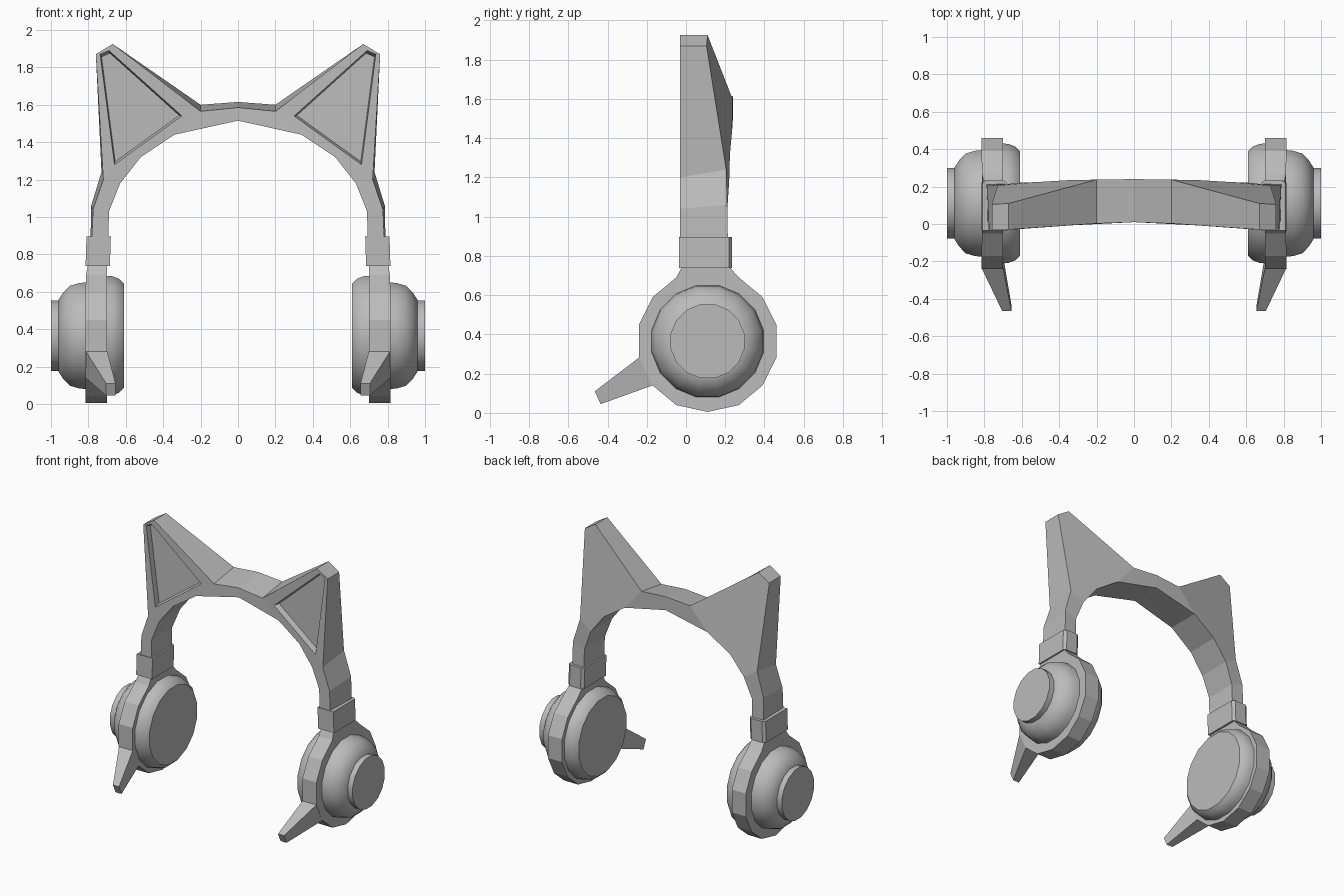
import bpy, bmesh, math

cube = bpy.data.objects.get("Cube")
if cube:
    bpy.data.objects.remove(cube, do_unlink=True)

grey = bpy.data.materials.new("plain grey")
grey.use_nodes = True
colour = (0.5, 0.5, 0.5, 1)
grey.diffuse_color = colour
grey.node_tree.nodes["Principled BSDF"].inputs["Base Color"].default_value = colour


def finish(name, bm, smooth=False):
    """Turn a left-hand part into an object mirrored to the other side."""
    bmesh.ops.recalc_face_normals(bm, faces=bm.faces)
    mesh = bpy.data.meshes.new(name)
    bm.to_mesh(mesh)
    bm.free()
    mesh.materials.append(grey)
    if smooth:
        for p in mesh.polygons:
            p.use_smooth = True
        mesh.set_sharp_from_angle(angle=math.radians(45))
    obj = bpy.data.objects.new(name, mesh)
    bpy.context.collection.objects.link(obj)
    mirror = obj.modifiers.new("mirror", "MIRROR")
    mirror.use_clip = True
    return obj


def loft(name, loop_a, loop_b):
    """Solid between two matching loops of points."""
    bm = bmesh.new()
    a = [bm.verts.new(p) for p in loop_a]
    b = [bm.verts.new(p) for p in loop_b]
    bm.faces.new(a)
    bm.faces.new(b)
    n = len(a)
    for i in range(n):
        j = (i + 1) % n
        bm.faces.new((a[i], a[j], b[j], b[i]))
    return finish(name, bm)


def lathe(name, profile, segments=16):
    """Closed turned solid about the ear cup axis, profile of (x, radius)."""
    bm = bmesh.new()
    rings = []
    for x, r in profile:
        ring = []
        for k in range(segments):
            t = 2 * math.pi * (k + 0.5) / segments
            ring.append(bm.verts.new((x, 0.11 + r * math.cos(t), 0.365 + r * math.sin(t))))
        rings.append(ring)
    for lo, hi in zip(rings, rings[1:]):
        for k in range(segments):
            m = (k + 1) % segments
            bm.faces.new((lo[k], lo[m], hi[m], hi[k]))
    bm.faces.new(rings[0])
    bm.faces.new(rings[-1])
    return finish(name, bm, smooth=True)


# Headband with cat ears: front x, z then back x, y, z for each outline point
outline = {
    "A": (0, 1.585, 0, 0.24, 1.615),
    "B": (0.2, 1.565, 0.2, 0.237, 1.6),
    "C": (0.67, 1.925, 0.67, 0.11, 1.925),
    "D": (0.76, 1.87, 0.76, 0.105, 1.87),
    "E": (0.72, 1.2, 0.73, 0.205, 1.24),
    "F": (0.775, 1.04, 0.785, 0.21, 1.06),
    "G": (0.785, 0.8, 0.79, 0.215, 0.8),
    "g": (0.695, 0.8, 0.695, 0.215, 0.8),
    "f": (0.69, 1.03, 0.69, 0.21, 1.03),
    "e": (0.63, 1.18, 0.63, 0.22, 1.18),
    "d": (0.52, 1.32, 0.52, 0.224, 1.32),
    "b": (0.34, 1.44, 0.34, 0.235, 1.44),
    "a": (0, 1.515, 0, 0.24, 1.515),
}


def front_y(x):
    return 0.01 - 0.04 * min(1, max(0, (x - 0.1) / 0.55))


bm = bmesh.new()
front, back = {}, {}
for key, (x, z, bx, by, bz) in outline.items():
    front[key] = bm.verts.new((x, front_y(x), z))
    back[key] = bm.verts.new((bx, by, bz))

# Recessed inner ear: opening p q r s, with a smaller floor behind it
opening = dict(p=(0.3, 1.54), q=(0.69, 1.89), r=(0.737, 1.87), s=(0.66, 1.28))
floor = []
for key, (x, z) in opening.items():
    front[key] = bm.verts.new((x, front_y(x), z))
    fx, fz = 0.59 + (x - 0.59) * 0.95, 1.6 + (z - 1.6) * 0.95
    floor.append(bm.verts.new((fx, front_y(x) + 0.04, fz)))
bm.faces.new(floor)
rim = [front[k] for k in "pqrs"]
for i in range(4):
    j = (i + 1) % 4
    bm.faces.new((rim[i], rim[j], floor[j], floor[i]))

for face in ("ABba", "BCqp", "CDrq", "DEsr", "Bpb", "psdb", "sEed", "EFfe", "FGgf"):
    bm.faces.new([front[k] for k in face])
for face in ("ABba", "BCDEedb", "EFfe", "FGgf"):
    bm.faces.new([back[k] for k in face])
keys = "ABCDEFGgfedba"
for u, v in zip(keys, keys[1:]):
    bm.faces.new((front[u], front[v], back[v], back[u]))
finish("headband_with_ears", bm)

# Cuffs where the band meets the ear cups
cuff = [(-0.035, 0), (0.22, 0), (0.235, 0.02), (0.235, 0.11), (0.22, 0.13), (-0.035, 0.13)]
loft("band_cuff",
     [(0.685 + w, y, 0.738) for y, w in cuff],
     [(0.68 + w, y, 0.895) for y, w in cuff])

# Faceted ring plate with a neck reaching up to the cuff
ring = [(0.11, 0.005), (0.27, 0.04), (0.39, 0.14), (0.46, 0.28), (0.46, 0.45),
        (0.39, 0.59), (0.27, 0.69), (0.22, 0.745), (-0.02, 0.745), (-0.05, 0.69),
        (-0.17, 0.59), (-0.24, 0.45), (-0.24, 0.28), (-0.17, 0.14), (-0.05, 0.04)]
loft("ring_plate", [(0.7, y, z) for y, z in ring],
     [(0.815 - max(0, z - 0.68) * 0.2, y, z) for y, z in ring])

# Tapered microphone arm
loft("microphone_arm",
     [(0.7, -0.235, 0.285), (0.815, -0.235, 0.285), (0.815, -0.17, 0.14), (0.7, -0.17, 0.14)],
     [(0.655, -0.465, 0.11), (0.705, -0.465, 0.11), (0.705, -0.435, 0.045), (0.655, -0.435, 0.045)])

# Ear cups: padded inside, domed outside, flat end cap
lathe("ear_pad", [(0.61, 0.285), (0.635, 0.31), (0.67, 0.324), (0.71, 0.328)])
lathe("outer_cup", [(0.8, 0.292), (0.85, 0.287), (0.9, 0.272), (0.935, 0.235), (0.96, 0.195)])
lathe("end_cap", [(0.95, 0.192), (1.0, 0.192)])
